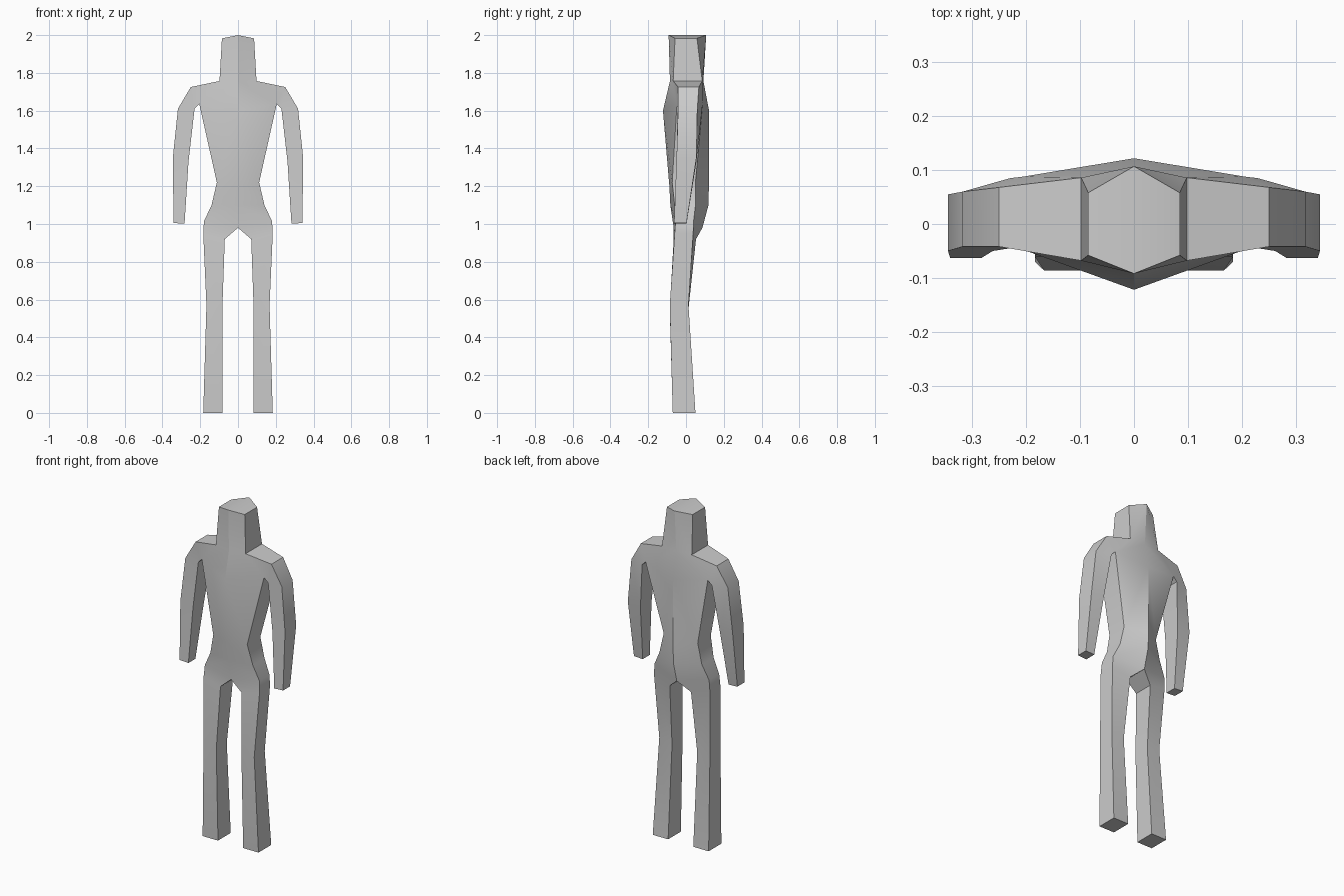
import bpy, bmesh, math

if "Cube" in bpy.data.objects:
    bpy.data.objects.remove(bpy.data.objects["Cube"])

# Half-body outline: name -> (x, z, front y, back y)
P = {
    "crown": (0, 2.0, -.092, .107), "temple": (.085, 1.983, -.058, .058),
    "neck": (.098, 1.757, -.068, .086), "throat": (0, 1.757, -.085, .092),
    "shoulder": (.25, 1.725, -.042, .068), "deltoid": (.318, 1.61, -.042, .06),
    "elbow_out": (.345, 1.35, -.05, .055), "wrist_out": (.341, 1.005, -.063, .003),
    "wrist_in": (.283, 1.002, -.063, .003), "elbow_in": (.262, 1.33, -.05, .055),
    "arm_in": (.23, 1.61, -.045, .085), "armpit": (.205, 1.635, -.048, .088),
    "chest": (0, 1.6, -.122, .122), "waist": (.112, 1.22, -.073, .05),
    "belly": (0, 1.2, -.088, .121), "hip": (.14, 1.1, -.06, .05),
    "pelvis": (0, 1.1, -.083, .119), "hip_out": (.18, 1.015, -.055, .04),
    "thigh_out": (.184, .95, -.06, .038), "crotch": (0, .98, -.065, .087),
    "thigh_in": (.07, .92, -.065, .053), "knee_out": (.167, .57, -.086, .013),
    "knee_in": (.083, .55, -.086, .013), "foot_out": (.184, 0, -.07, .05),
    "foot_in": (.083, 0, -.07, .05),
}
# Panels that tile the outline
PANELS = [s.split() for s in (
    "crown throat neck temple", "throat chest armpit neck",
    "neck armpit shoulder", "shoulder armpit arm_in deltoid",
    "deltoid arm_in elbow_in elbow_out", "elbow_out elbow_in wrist_in wrist_out",
    "chest waist armpit", "chest belly waist", "belly pelvis hip waist",
    "pelvis crotch hip_out hip", "crotch thigh_in thigh_out hip_out",
    "thigh_out thigh_in knee_in knee_out", "knee_out knee_in foot_in foot_out")]

# Rim = outline edges used by one panel only, except along the centre line
count = {}
for p in PANELS:
    for a, b in zip(p, p[1:] + p[:1]):
        count[frozenset((a, b))] = count.get(frozenset((a, b)), 0) + 1
rim = [sorted(e) for e, n in count.items()
       if n == 1 and any(P[k][0] > 0 for k in e)]

bm = bmesh.new()
for side in (1, -1):
    front = {k: bm.verts.new((side * x, f, z)) for k, (x, z, f, b) in P.items()}
    back = {k: bm.verts.new((side * x, b, z)) for k, (x, z, f, b) in P.items()}
    for p in PANELS:
        bm.faces.new([front[k] for k in p])
        bm.faces.new([back[k] for k in p])
    for a, b in rim:
        bm.faces.new((front[a], front[b], back[b], back[a]))
bmesh.ops.remove_doubles(bm, verts=bm.verts, dist=1e-4)
bmesh.ops.recalc_face_normals(bm, faces=bm.faces)

# Body object
mesh = bpy.data.meshes.new("body")
bm.to_mesh(mesh)
bm.free()
body = bpy.data.objects.new("body", mesh)
bpy.context.collection.objects.link(body)
grey = bpy.data.materials.new("light grey")
grey.diffuse_color = (.6, .6, .6, 1)
grey.use_nodes = True
grey.node_tree.nodes["Principled BSDF"].inputs["Base Color"].default_value = grey.diffuse_color
mesh.materials.append(grey)
bpy.context.view_layer.objects.active = body
body.select_set(True)
bpy.ops.object.shade_smooth_by_angle(angle=math.radians(30))
